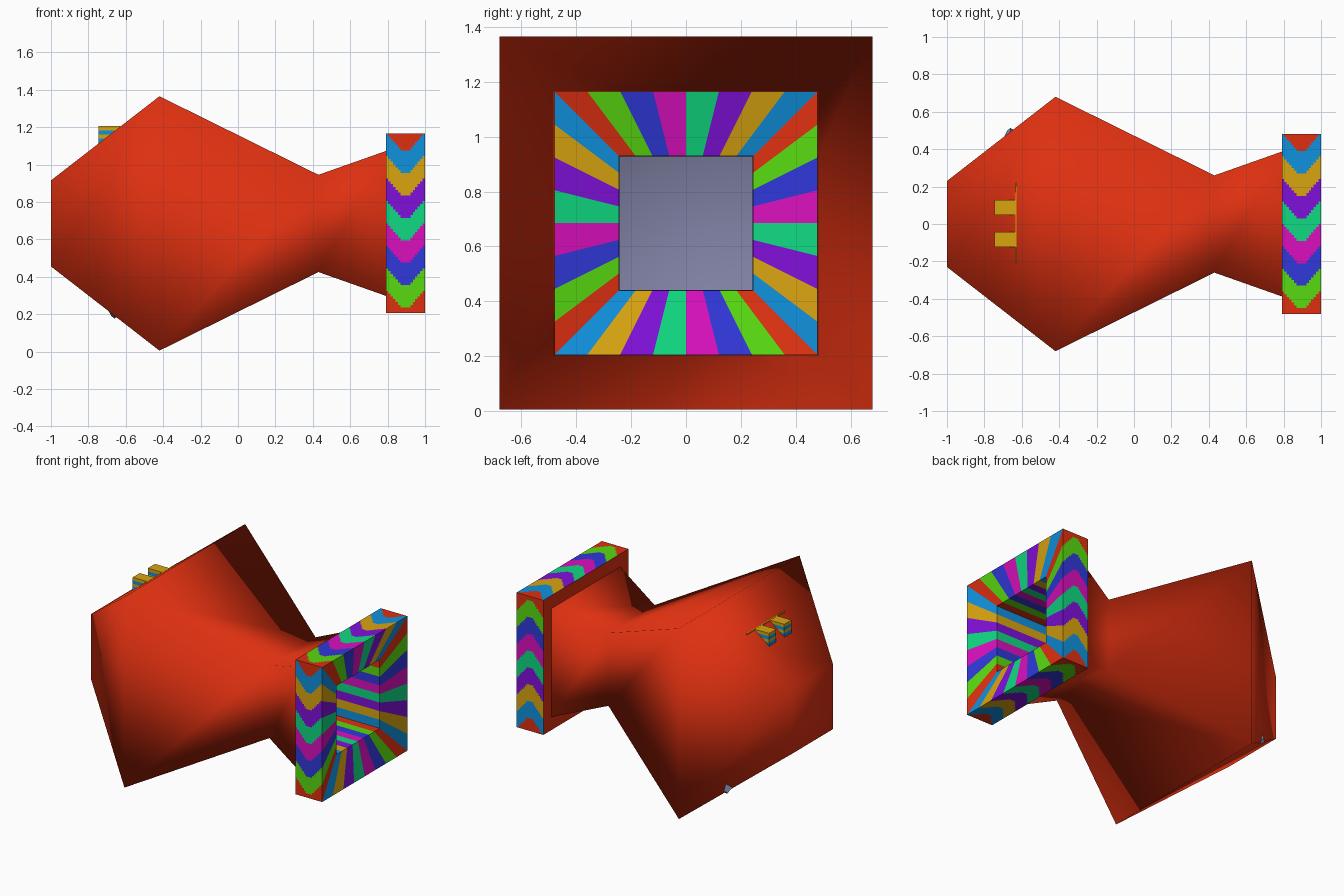
import bpy, bmesh, math

if "Cube" in bpy.data.objects:
    bpy.data.objects.remove(bpy.data.objects["Cube"])

CZ = 0.685  # height of the long axis


def material(name, rgb):
    lin = [((c / 255 + 0.055) / 1.055) ** 2.4 for c in rgb]
    m = bpy.data.materials.new(name)
    m.diffuse_color = (*lin, 1)
    m.use_nodes = True
    m.node_tree.nodes["Principled BSDF"].inputs["Base Color"].default_value = m.diffuse_color
    return m


RED = material("red", (222, 48, 16))
LIME = material("lime", (88, 218, 16))
INDIGO = material("indigo", (48, 56, 218))
MAGENTA = material("magenta", (218, 16, 190))
TEAL = material("teal", (16, 218, 130))
PURPLE = material("purple", (128, 16, 218))
GOLD = material("gold", (218, 165, 16))
BLUE = material("blue", (16, 145, 222))
GREY = material("violet grey", (128, 130, 164))
STRIPES = [RED, LIME, INDIGO, MAGENTA, TEAL, PURPLE, GOLD, BLUE]


def square_point(s, h):
    """Point on a square outline, s in 0..4 sides, clockwise seen from +x."""
    side, f = int(s) % 4, s - int(s)
    a = h * (2 * f - 1)
    y, z = [(a, h), (h, -a), (-a, -h), (-h, a)][side]
    return y, z + CZ


def square_tube(name, rows, mats, per_side=1, colour=None, smooth=False,
                cap_first=False, cap_last=False, flip=False):
    """Square loops of (x, half width) joined along the x axis."""
    bm = bmesh.new()
    n = 4 * per_side
    loops = [[bm.verts.new((x, *square_point(i / per_side, h))) for i in range(n)]
             for x, h in rows]
    for r in range(len(rows) - 1):
        for i in range(n):
            j = (i + 1) % n
            f = bm.faces.new((loops[r][i], loops[r][j], loops[r + 1][j], loops[r + 1][i]))
            f.smooth = smooth
            if colour:
                f.material_index = colour(r, (i + 0.5) / per_side)
    for wanted, loop in ((cap_first, loops[0]), (cap_last, loops[-1])):
        if wanted:
            bm.faces.new(loop).smooth = smooth
    bmesh.ops.recalc_face_normals(bm, faces=bm.faces)
    if flip:
        bmesh.ops.reverse_faces(bm, faces=bm.faces)
    return finish(name, bm, mats)


def finish(name, bm, mats):
    me = bpy.data.meshes.new(name)
    bm.to_mesh(me)
    bm.free()
    for m in mats:
        me.materials.append(m)
    ob = bpy.data.objects.new(name, me)
    bpy.context.collection.objects.link(ob)
    return ob


def box(name, lo, hi, mat):
    bm = bmesh.new()
    bmesh.ops.create_cube(bm, size=1)
    for v in bm.verts:
        v.co = [(a + b) / 2 + c * (b - a) for a, b, c in zip(lo, hi, v.co)]
    return finish(name, bm, [mat])


# Red body: pointed bulb, narrow neck, flared end
square_tube("body", [(-1, 0.23), (-0.42, 0.68), (0.43, 0.26), (0.79, 0.387)],
            [RED], smooth=True, cap_first=True)
# Flat red back of the collar
square_tube("collar_back", [(0.79, 0.38), (0.79, 0.48)], [RED], flip=False)

# Striped collar: outer side with chevrons, sloping rim, straight bore
OUT = 16
rows = [(0.79 + 0.21 * i / OUT, 0.48) for i in range(OUT + 1)]
rows += [(0.947, 0.245), (0.45, 0.243)]


def stripe(r, s):
    v = (r + 0.5) / OUT
    shift = 0.85 * (1 - abs(2 * v - 1)) if r < OUT else 0
    return math.floor(s * 8 + shift) % 8


collar = square_tube("striped_collar", rows, STRIPES, per_side=64, colour=stripe)

# Grey hollow seen through the bore
square_tube("inner_hollow", [(0.45, 0.243), (-0.42, 0.6), (-0.67, 0.45)],
            [GREY], smooth=True, cap_last=True, flip=True)

# Small grey corner poking out at the lower back edge of the bulb
bm = bmesh.new()
bmesh.ops.create_cone(bm, cap_ends=True, segments=4, radius1=0.055, radius2=0.025, depth=0.08)
for v in bm.verts:
    x, y, z = v.co
    v.co = (-0.66 + x * 0.75, 0.475 + (z + y) * 0.6, 0.215 - (z - y) * 0.6)
bmesh.ops.recalc_face_normals(bm, faces=bm.faces)
finish("corner_nub", bm, [GREY])

# Two layered blocks on top, with a thin plate behind them
for label, y0 in (("front", -0.123), ("back", 0.048)):
    for k, (z0, z1, mat) in enumerate([(1.183, 1.205, GOLD), (1.16, 1.183, BLUE),
                                       (1.14, 1.16, GOLD), (1.10, 1.14, BLUE)]):
        box(f"{label}_block_layer_{k + 1}", (-0.745, y0, z0), (-0.63, y0 + 0.08, z1), mat)
box("block_plate", (-0.634, -0.21, 1.15), (-0.627, 0.22, 1.206), GOLD)
